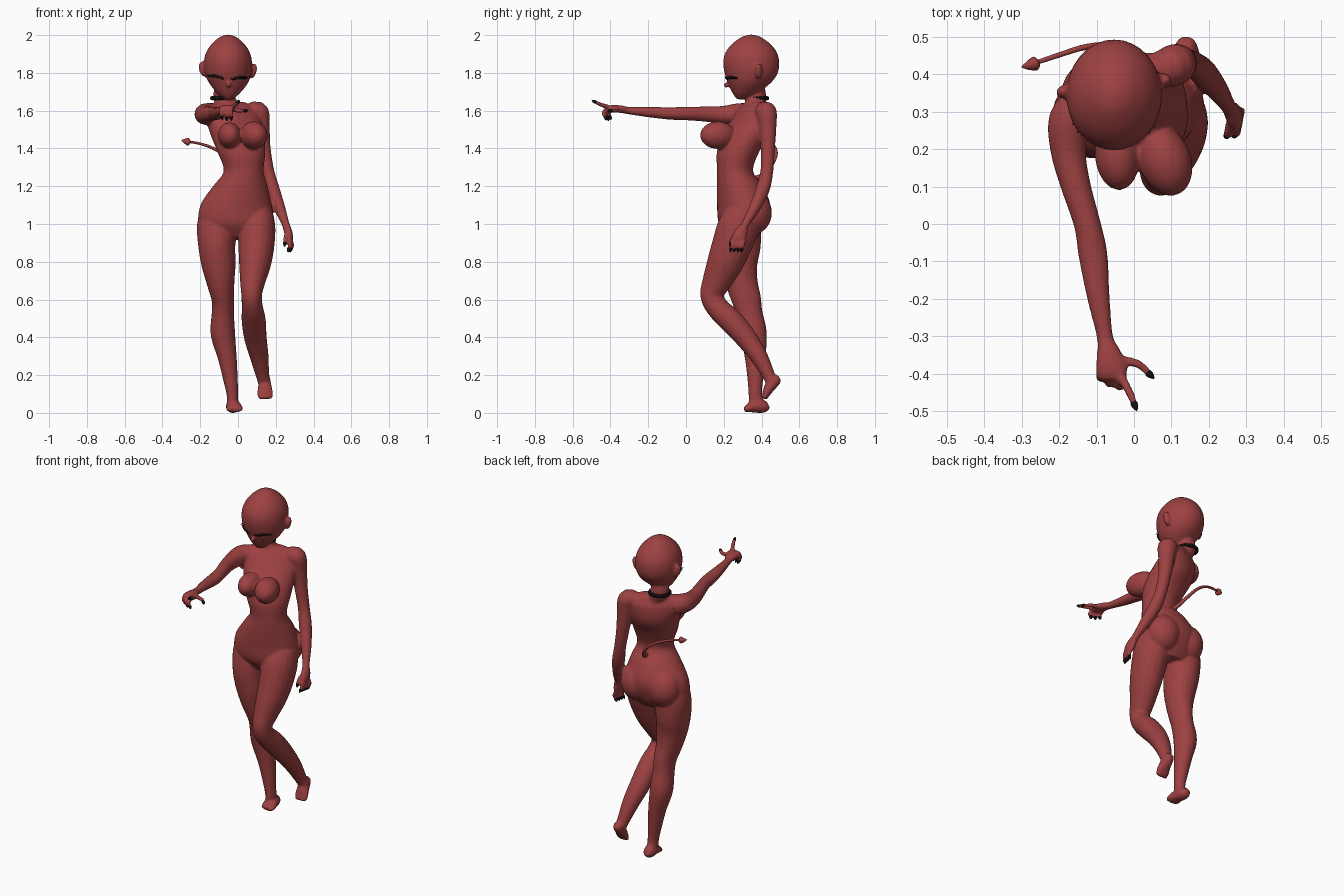
import bpy, bmesh, math
from mathutils import Vector, Matrix
from mathutils.bvhtree import BVHTree


def material(name, rgb):
    m = bpy.data.materials.new(name)
    m.diffuse_color = (*rgb, 1)
    return m


RED = material("red skin", (0.34, 0.053, 0.053))
BLACK = material("black trim", (0.006, 0.006, 0.006))


def finish(bm, name, mat):
    bmesh.ops.recalc_face_normals(bm, faces=bm.faces)
    me = bpy.data.meshes.new(name)
    bm.to_mesh(me)
    me.materials.append(mat)
    for p in me.polygons:
        p.use_smooth = True
    ob = bpy.data.objects.new(name, me)
    bpy.context.collection.objects.link(ob)
    return ob


def spline(pts, steps):
    """Catmull-Rom through tuples of any length."""
    out = []
    for i in range(len(pts) - 1):
        a, b = pts[max(i - 1, 0)], pts[i]
        c, d = pts[i + 1], pts[min(i + 2, len(pts) - 1)]
        for s in range(steps):
            t = s / steps
            out.append(tuple(
                0.5 * (2 * q + (r - p) * t + (2 * p - 5 * q + 4 * r - w) * t * t
                       + (3 * q - p - 3 * r + w) * t ** 3)
                for p, q, r, w in zip(a, b, c, d)))
    out.append(tuple(pts[-1]))
    return out


def skin(bm, rings):
    """Bridge rings of points and cap the ends."""
    vs = [[bm.verts.new(p) for p in r] for r in rings]
    n = len(vs[0])
    for a, b in zip(vs, vs[1:]):
        for k in range(n):
            bm.faces.new((a[k], a[(k + 1) % n], b[(k + 1) % n], b[k]))
    bm.faces.new(vs[0][::-1])
    bm.faces.new(vs[-1])


def ring(c, u, v, n):
    return [c + u * math.cos(2 * math.pi * k / n) + v * math.sin(2 * math.pi * k / n)
            for k in range(n)]


def stack(bm, sections, n=32, steps=5):
    """Level cross-sections: x, y, z, rx, ry, yaw in degrees."""
    rings = []
    for x, y, z, rx, ry, yaw in spline(sections, steps):
        a = math.radians(yaw)
        rings.append(ring(Vector((x, y, z)), Vector((math.cos(a), math.sin(a), 0)) * rx,
                          Vector((-math.sin(a), math.cos(a), 0)) * ry, n))
    skin(bm, rings)


def limb(bm, pts, n=20, steps=5):
    """Round tube along a path: x, y, z, side radius, other radius."""
    s = spline([p if len(p) == 5 else (*p, p[3]) for p in pts], steps)
    rings = []
    for i, p in enumerate(s):
        t = (Vector(s[min(i + 1, len(s) - 1)][:3]) - Vector(s[max(i - 1, 0)][:3])).normalized()
        u = Vector((1, 0, 0))
        u = (u - t * u.dot(t)).normalized()
        rings.append(ring(Vector(p[:3]), u * p[3], t.cross(u) * p[4], n))
    skin(bm, rings)


def blob(bm, c, r, rot=(0, 0, 0)):
    m = Matrix.Translation(c)
    for a, ax in zip(rot, "XYZ"):
        m = m @ Matrix.Rotation(math.radians(a), 4, ax)
    bmesh.ops.create_uvsphere(bm, u_segments=24, v_segments=14, radius=1,
                              matrix=m @ Matrix.Diagonal((*r, 1)))


# ---- head
head = bmesh.new()
stack(head, [(-.05, .295, 1.66, .02, .025, 0), (-.05, .31, 1.69, .058, .062, 0),
             (-.05, .335, 1.745, .102, .112, 0), (-.053, .345, 1.80, .124, .141, 0),
             (-.053, .345, 1.86, .127, .148, 0), (-.053, .345, 1.91, .115, .135, 0),
             (-.053, .345, 1.955, .085, .10, 0), (-.053, .345, 1.99, .043, .05, 0),
             (-.053, .345, 2.002, .008, .01, 0)])
face_tree = BVHTree.FromBMesh(head)

body = head
blob(body, (-.05, .213, 1.735), (.011, .014, .014))                    # nose
blob(body, (-.183, .355, 1.82), (.025, .018, .042), (0, -15, 25))      # ears
blob(body, (.078, .385, 1.81), (.022, .018, .042), (0, 15, -35))

# ---- neck and torso
limb(body, [(-.04, .36, 1.58, .06), (-.06, .368, 1.64, .055), (-.08, .372, 1.68, .052),
            (-.06, .36, 1.76, .05)])
stack(body, [(-.01, .30, .93, .12, .08, 0), (-.01, .30, 1.00, .195, .125, 5),
             (-.01, .305, 1.10, .19, .14, 8), (.012, .285, 1.20, .145, .122, 8),
             (.03, .26, 1.28, .106, .095, 10), (.018, .275, 1.38, .128, .11, 18),
             (-.005, .32, 1.48, .148, .118, 25), (-.028, .355, 1.57, .155, .085, 27),
             (-.035, .362, 1.615, .14, .06, 27), (-.045, .365, 1.645, .09, .04, 27)])
blob(body, (-.045, .185, 1.47), (.060, .095, .068), (0, 0, 5))
blob(body, (.083, .170, 1.47), (.070, .098, .073), (0, 0, 20))
for x, y in ((-.095, .345), (.085, .355)):                             # seat
    blob(body, (x, y, 1.06), (.10, .10, .115))

# ---- legs
limb(body, [(-.11, .295, 1.06, .095), (-.112, .292, .98, .106), (-.112, .285, .88, .098, .11),
            (-.102, .283, .78, .09, .095), (-.092, .295, .69, .074, .085),
            (-.08, .32, .60, .06, .078), (-.08, .335, .53, .059, .07),
            (-.08, .358, .42, .065, .07), (-.058, .366, .30, .051, .056),
            (-.043, .367, .20, .041, .044), (-.03, .367, .10, .031, .036),
            (-.03, .375, .04, .03, .045)])
limb(body, [(.095, .30, 1.06, .09), (.098, .275, .98, .1, .11), (.097, .24, .88, .095, .105),
            (.09, .205, .79, .085, .095), (.078, .165, .70, .068, .078),
            (.072, .137, .625, .055, .062), (.076, .165, .56, .056, .06),
            (.083, .235, .49, .064, .064), (.092, .315, .40, .06, .058),
            (.112, .385, .30, .05, .047), (.13, .437, .20, .036, .034),
            (.14, .452, .165, .035, .03)])
# feet: heel, instep and toes
limb(body, [(-.03, .435, .045, .02), (-.03, .41, .035, .034, .034), (-.022, .36, .034, .04, .033),
            (-.018, .325, .022, .045, .02), (-.018, .308, .018, .036, .012)])
limb(body, [(.138, .492, .19, .018), (.139, .475, .175, .03), (.142, .445, .14, .036, .03),
            (.144, .425, .10, .042, .02), (.145, .413, .075, .036, .013)])

# ---- pointing arm and lowered arm
limb(body, [(-.13, .32, 1.58, .06), (-.172, .275, 1.582, .057), (-.175, .19, 1.578, .047),
            (-.155, .10, 1.582, .040), (-.125, .00, 1.585, .036), (-.11, -.08, 1.585, .039, .033),
            (-.096, -.19, 1.592, .031, .028), (-.078, -.30, 1.600, .022, .02),
            (-.068, -.345, 1.608, .033, .02), (-.06, -.39, 1.61, .043, .02),
            (-.057, -.415, 1.608, .036, .015)])
limb(body, [(.07, .41, 1.59, .05), (.108, .425, 1.59, .056), (.122, .432, 1.50, .046),
            (.135, .433, 1.40, .038), (.158, .428, 1.28, .034), (.185, .405, 1.18, .037),
            (.222, .36, 1.08, .030), (.252, .315, 1.00, .021), (.265, .295, .96, .022, .034),
            (.272, .28, .925, .02, .038), (.272, .275, .905, .014, .03)])

# ---- fingers: path of each, the last point carries the nail
fingers = [
    [(-.045, -.39, 1.612), (-.012, -.45, 1.632), (.002, -.485, 1.648)],      # index
    [(-.05, -.36, 1.605), (.012, -.375, 1.60), (.042, -.402, 1.60)],         # thumb
    [(-.045, -.405, 1.61), (-.038, -.437, 1.592), (-.036, -.425, 1.562)],    # curled
    [(-.066, -.40, 1.61), (-.066, -.428, 1.59), (-.06, -.415, 1.56)],
    [(-.088, -.39, 1.605), (-.091, -.412, 1.588), (-.085, -.402, 1.565)]]
for i in range(4):                                                           # lowered hand
    y = .305 - .019 * i
    fingers.append([(.272, y, .915), (.287 - .004 * i, y - .004, .89),
                    (.28 - .004 * i, y - .01, .866)])
fingers.append([(.258, .268, .945), (.25, .243, .92), (.248, .236, .895)])

nails = bmesh.new()
for path in fingers:
    limb(body, [(*p, r) for p, r in zip(path, (.013, .0115, .009))], 12, 4)
    a, b = Vector(path[1]), Vector(path[2])
    d = (b - a).normalized()
    limb(nails, [(*(b + d * s), r) for s, r in ((-.008, .0095), (.004, .0085), (.016, .002))], 10, 3)
finish(nails, "nails", BLACK)

# ---- fuse the skin parts into one smooth surface
rough = finish(body, "rough body", RED)
mod = rough.modifiers.new("fuse", "REMESH")
mod.mode = "VOXEL"
mod.voxel_size = 0.007
mod = rough.modifiers.new("soften", "SMOOTH")
mod.factor, mod.iterations = 0.5, 4
dg = bpy.context.evaluated_depsgraph_get()
dg.update()
mesh = bpy.data.meshes.new_from_object(rough.evaluated_get(dg))
mesh.materials.clear()
mesh.materials.append(RED)
for p in mesh.polygons:
    p.material_index = 0
    p.use_smooth = True
bpy.data.objects.remove(rough)
bpy.context.collection.objects.link(bpy.data.objects.new("body", mesh))

# ---- eyelashes laid on the face
lashes = bmesh.new()
for x0, x1, z0, z1 in ((-.155, -.08, 1.782, 1.768), (-.028, .045, 1.764, 1.772)):
    pts = []
    for k in range(7):
        t = k / 6
        x, z = x0 + (x1 - x0) * t, z0 + (z1 - z0) * t + .008 * math.sin(math.pi * t)
        hit = face_tree.ray_cast(Vector((x, -1, z)), Vector((0, 1, 0)))[0]
        y = hit.y if hit else .3
        pts.append((x, y, z, .004 + .004 * math.sin(math.pi * t)))
    limb(lashes, pts, 8, 3)
    for k in (0, 1, 5, 6):                                              # stray lashes
        x, y, z, r = pts[k]
        s = -1 if k < 3 else 1
        limb(lashes, [(x, y, z, .003), (x + .010 * s, y - .012, z + .008, .001)], 6, 2)
finish(lashes, "eyelashes", BLACK)

# ---- choker with a bead ring
choker = bmesh.new()
for k in range(24):
    a = 2 * math.pi * k / 24
    blob(choker, (-.08 + .057 * math.cos(a), .374 + .055 * math.sin(a), 1.666), (.011, .011, .011))
finish(choker, "choker", BLACK)

# ---- tail with a spade tip
tail = bmesh.new()
limb(tail, [(.02, .35, 1.24, .014), (.01, .40, 1.255, .012), (-.02, .445, 1.30, .010),
            (-.07, .475, 1.36, .009), (-.13, .473, 1.40, .008), (-.20, .452, 1.425, .007),
            (-.265, .43, 1.436, .006)], 12)
limb(tail, [(-.252, .434, 1.434, .004), (-.262, .43, 1.435, .018, .02),
            (-.278, .425, 1.438, .014, .016), (-.30, .42, 1.443, .002)], 12)
finish(tail, "tail", RED)
